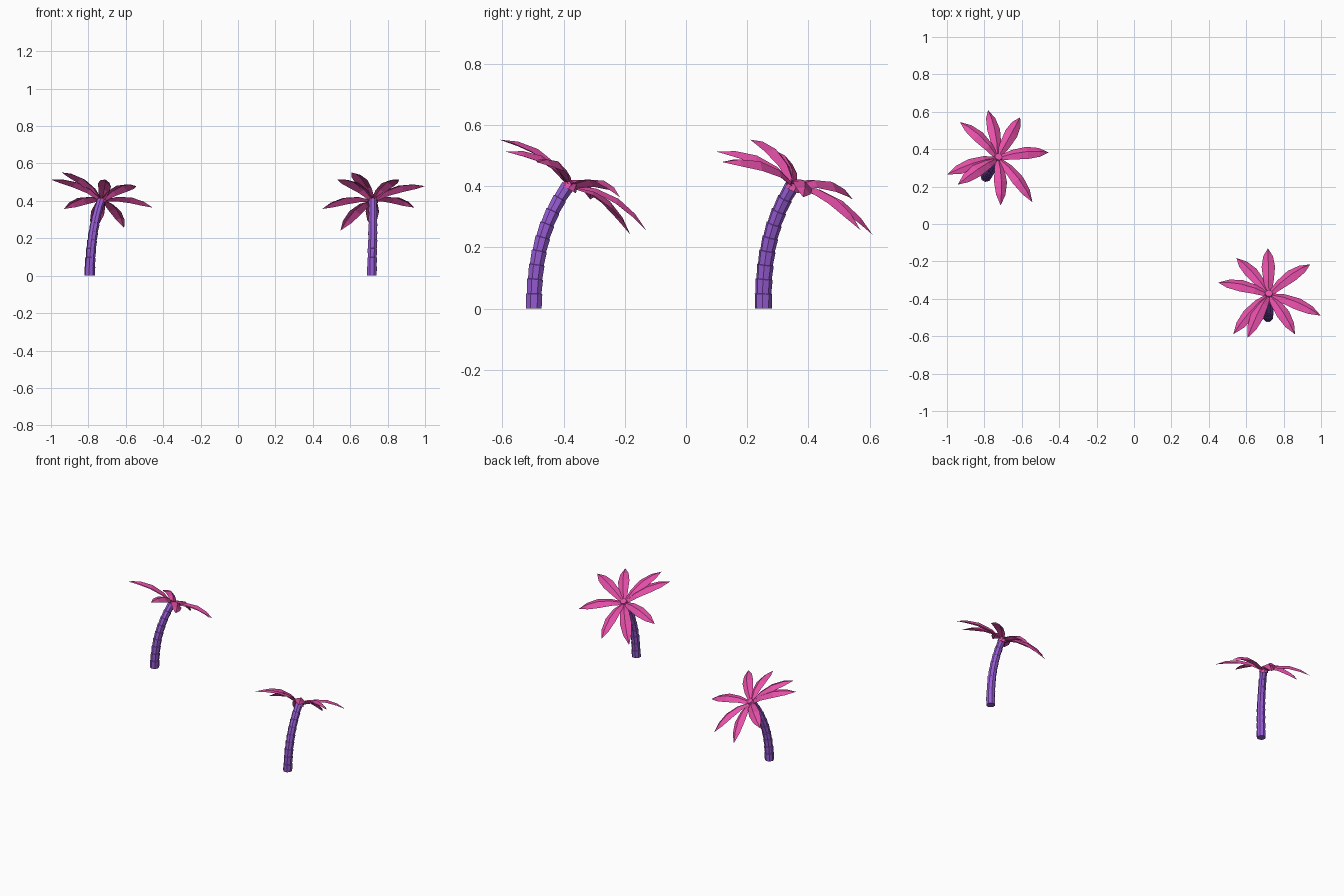
import bpy, bmesh, math
from mathutils import Vector, Matrix

if "Cube" in bpy.data.objects:
    bpy.data.objects.remove(bpy.data.objects["Cube"])


def material(name, color):
    m = bpy.data.materials.new(name)
    m.diffuse_color = (*color, 1)
    m.use_nodes = True
    m.node_tree.nodes["Principled BSDF"].inputs["Base Color"].default_value = m.diffuse_color
    return m


BARK = material("purple_bark", (0.32, 0.11, 0.68))
LEAF = material("pink_leaf", (0.80, 0.08, 0.40))
SIDES, SEGMENTS = 8, 9
CROWN = Vector((0.006, 0.12, 0.403))
UP = Vector((0, 0.5, 0.87)).normalized()      # crown axis follows the lean
# frond tips relative to the trunk base
TIPS = [(0.227, 0.281, 0.364), (0.001, 0.367, 0.256), (-0.167, 0.315, 0.242),
        (-0.265, 0.184, 0.357), (-0.184, -0.092, 0.513), (-0.108, -0.112, 0.552),
        (0.146, -0.093, 0.513), (0.284, 0.007, 0.479)]
# along the frond: position, half width
FROND = [(0, 0.012), (0.27, 0.028), (0.55, 0.036), (0.8, 0.026), (1, 0)]


def trunk_point(t):
    # bezier arc leaning towards the crown
    p = [Vector((0, 0, 0)), Vector((0.004, 0, 0.15)),
         Vector((0.008, 0.025, 0.28)), Vector((0.005, 0.112, 0.402))]
    s = 1 - t
    return p[0]*s**3 + p[1]*3*s*s*t + p[2]*3*s*t*t + p[3]*t**3


def trunk_ring(bm, t, r):
    tangent = (trunk_point(t + 0.01) - trunk_point(t - 0.01)).normalized()
    if t == 0:
        tangent = Vector((0, 0, 1))
    side = Vector((1, 0, 0))
    other = tangent.cross(side).normalized()
    c = trunk_point(t)
    return [bm.verts.new(c + r * (side * math.cos(a) + other * math.sin(a)))
            for a in (2 * math.pi * (i + 0.5) / SIDES for i in range(SIDES))]


def add_trunk(bm):
    # stacked collars, each flaring towards its top
    rings = []
    for i in range(SEGMENTS):
        r = 0.0275 - 0.005 * i / SEGMENTS
        rings.append(trunk_ring(bm, i / SEGMENTS, r * (1 if i == 0 else 0.95)))
        rings.append(trunk_ring(bm, (i + 0.97) / SEGMENTS, r * 1.05))
    for a, b in zip(rings, rings[1:]):
        for i in range(SIDES):
            j = (i + 1) % SIDES
            bm.faces.new((a[i], a[j], b[j], b[i]))
    bm.faces.new(rings[0][::-1])
    bm.faces.new(rings[-1])
    bmesh.ops.recalc_face_normals(bm, faces=bm.faces)


def add_fronds(bm):
    # arched, ridge-folded leaf for every tip
    for tip in TIPS:
        chord = Vector(tip) - CROWN
        side = UP.cross(chord).normalized()
        rows = []
        for t, w in FROND:
            c = CROWN + chord * t + UP * (0.17 * t * (1 - t))
            if w == 0:
                rows.append([bm.verts.new(c)])
            else:
                drop = UP * (w * 0.5)
                rows.append([bm.verts.new(c - side * w - drop), bm.verts.new(c),
                             bm.verts.new(c + side * w - drop)])
        for a, b in zip(rows, rows[1:]):
            if len(b) == 1:
                bm.faces.new((a[1], a[0], b[0]))
                bm.faces.new((a[2], a[1], b[0]))
            else:
                for k in (0, 1):
                    bm.faces.new((a[k + 1], a[k], b[k], b[k + 1]))


def add_bud(bm):
    # small hub covering the frond roots
    rot = UP.to_track_quat('Z', 'Y').to_matrix().to_4x4()
    bmesh.ops.create_cone(bm, cap_ends=True, segments=8, radius1=0.028, radius2=0.020,
                          depth=0.028, matrix=Matrix.Translation(CROWN) @ rot)


def make_mesh(name, builder, mat):
    bm = bmesh.new()
    builder(bm)
    me = bpy.data.meshes.new(name)
    bm.to_mesh(me)
    bm.free()
    me.materials.append(mat)
    return me


parts = {"trunk": make_mesh("trunk", add_trunk, BARK),
         "fronds": make_mesh("fronds", add_fronds, LEAF),
         "crown_bud": make_mesh("crown_bud", add_bud, LEAF)}

# two copies of the palm, one turned by 30 degrees
for label, loc, turn in (("right_palm", (0.715, -0.497, 0), 0),
                         ("left_palm", (-0.793, 0.253, 0), -30)):
    for part, me in parts.items():
        ob = bpy.data.objects.new(f"{label}_{part}", me)
        ob.location = loc
        ob.rotation_euler = (0, 0, math.radians(turn))
        bpy.context.collection.objects.link(ob)
